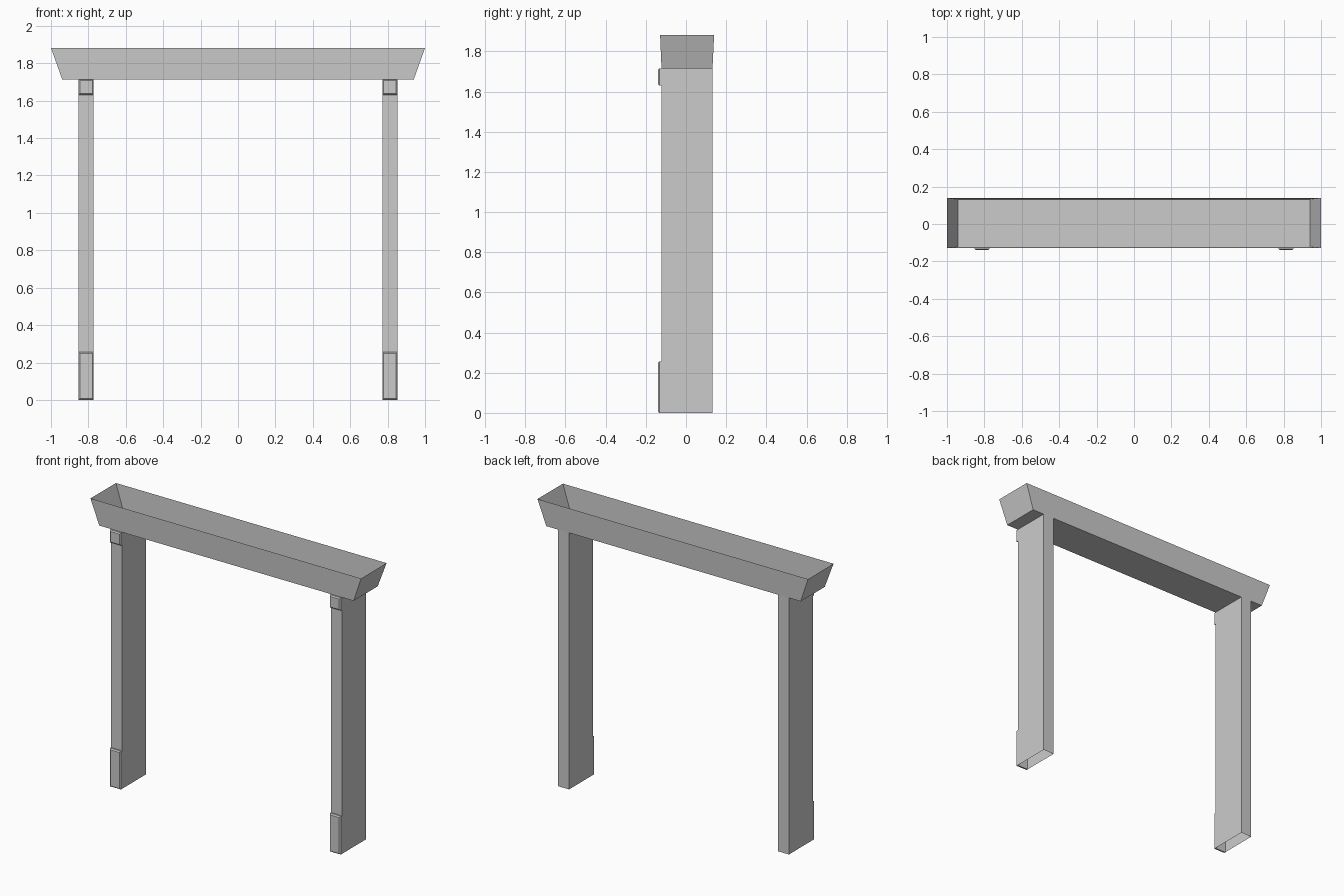
import bpy, bmesh

if "Cube" in bpy.data.objects:
    bpy.data.objects.remove(bpy.data.objects["Cube"])


def make_object(name, bm):
    mesh = bpy.data.meshes.new(name)
    bm.normal_update()
    bm.to_mesh(mesh)
    bm.free()
    obj = bpy.data.objects.new(name, mesh)
    bpy.context.collection.objects.link(obj)
    return obj


def box(lo, hi):
    """Box between two corners, as a bmesh."""
    bm = bmesh.new()
    bmesh.ops.create_cube(bm, size=1)
    for v in bm.verts:
        v.co = [hi[i] if v.co[i] > 0 else lo[i] for i in range(3)]
    bm.normal_update()
    return bm


def drop_faces(bm, axis, signs):
    """Remove the faces pointing along the given axis directions."""
    gone = [f for f in bm.faces if any(f.normal[axis] * s > 0.9 for s in signs)]
    bmesh.ops.delete(bm, geom=gone, context='FACES')


X_IN, X_OUT = 0.772, 0.853
FRONT, BACK, FACE = -0.122, 0.132, -0.14
Z_BEAM, Z_TOP = 1.714, 1.882

# Crossbeam: flared trough, open at the top
bm = box((-0.94, FRONT, Z_BEAM), (0.94, BACK, Z_TOP))
drop_faces(bm, 2, [1])
for v in bm.verts:
    if v.co.z > Z_BEAM + 0.01:
        v.co.x = 1.0 if v.co.x > 0 else -1.0
        v.co.y = 0.14 if v.co.y > 0 else -0.129
make_object("crossbeam", bm)


def front_block(name, x0, x1, z0, z1):
    """Raised block on a post front, with chamfered front edges."""
    bm = box((x0, FACE, z0), (x1, FRONT, z1))
    drop_faces(bm, 1, [1])
    edges = [e for e in bm.edges if all(v.co.y < FACE + 0.001 for v in e.verts)]
    bmesh.ops.bevel(bm, geom=edges, offset=0.007, segments=1, affect='EDGES')
    make_object(name, bm)


for side, s in (("left", -1), ("right", 1)):
    x0, x1 = sorted((s * X_IN, s * X_OUT))
    # Hollow post, open at both ends
    bm = box((x0, FRONT, 0), (x1, BACK, Z_BEAM))
    drop_faces(bm, 2, [1, -1])
    make_object(side + "_post", bm)
    # Plinth and capital blocks
    front_block(side + "_plinth", x0, x1, 0, 0.255)
    front_block(side + "_capital", x0, x1, 1.63, Z_BEAM)
